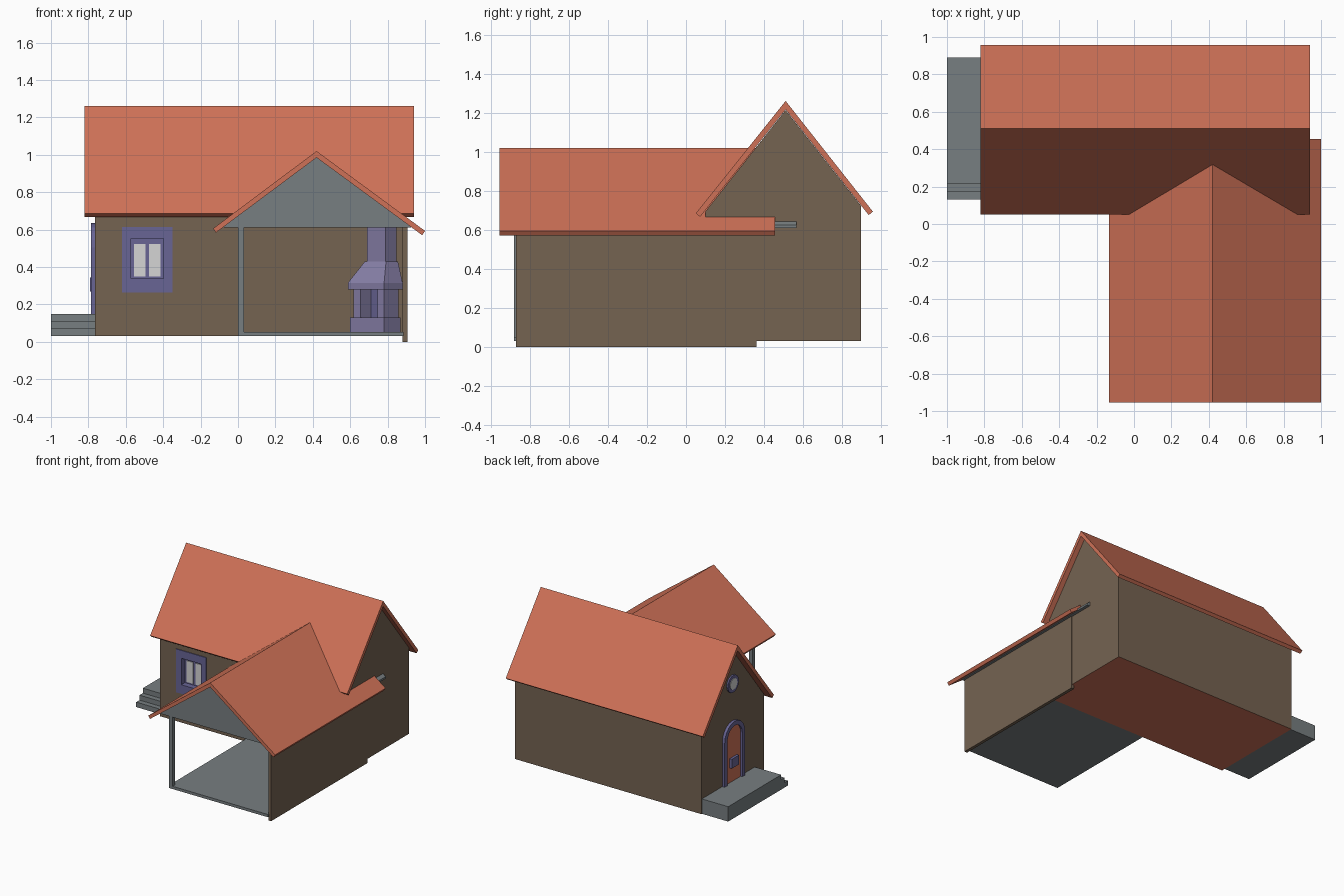
import bpy, bmesh, math
from mathutils import Vector

if "Cube" in bpy.data.objects:
    bpy.data.objects.remove(bpy.data.objects["Cube"])


def mat(name, r, g, b):
    m = bpy.data.materials.new(name)
    m.diffuse_color = (r, g, b, 1)
    m.use_nodes = True
    m.node_tree.nodes["Principled BSDF"].inputs["Base Color"].default_value = m.diffuse_color
    return m


TILE = mat("terracotta", 0.62, 0.165, 0.095)
BROWN = mat("brown_wall", 0.178, 0.125, 0.083)
GREY = mat("grey_stone", 0.185, 0.21, 0.218)
PURPLE = mat("purple_frame", 0.14, 0.13, 0.30)
LILAC = mat("lilac_stone", 0.25, 0.22, 0.40)
GLASS = mat("pale_glass", 0.66, 0.66, 0.66)


def finish(name, bm, *mats):
    bmesh.ops.recalc_face_normals(bm, faces=bm.faces)
    me = bpy.data.meshes.new(name)
    bm.to_mesh(me)
    bm.free()
    ob = bpy.data.objects.new(name, me)
    bpy.context.collection.objects.link(ob)
    for m in mats:
        me.materials.append(m)
    return ob


def loft(bm, rings):
    """Closed solid through rings of equal point count."""
    vs = [[bm.verts.new(p) for p in r] for r in rings]
    n = len(vs[0])
    for a, b in zip(vs, vs[1:]):
        for i in range(n):
            bm.faces.new((a[i], a[(i + 1) % n], b[(i + 1) % n], b[i]))
    bm.faces.new(vs[0][::-1])
    bm.faces.new(vs[-1])


def prism(name, pts, axis, a, b, m):
    """Extrude a profile along x (points y,z) or y (points x,z)."""
    put = (lambda p, t: (t, p[0], p[1])) if axis == 'x' else (lambda p, t: (p[0], t, p[1]))
    bm = bmesh.new()
    loft(bm, [[put(p, t) for p in pts] for t in (a, b)])
    return finish(name, bm, m)


def rect(x0, x1, z0, z1):
    return [(x0, z0), (x1, z0), (x1, z1), (x0, z1)]


def box(name, x0, x1, y0, y1, z0, z1, m):
    return prism(name, rect(x0, x1, z0, z1), 'y', y0, y1, m)


def frame(name, x0, x1, z0, z1, t, y0, y1, m):
    """Rectangular frame of four bars, facing the front."""
    bm = bmesh.new()
    for r in (rect(x0, x0 + t, z0, z1), rect(x1 - t, x1, z0, z1),
              rect(x0 + t, x1 - t, z0, z0 + t), rect(x0 + t, x1 - t, z1 - t, z1)):
        loft(bm, [[(x, y, z) for x, z in r] for y in (y0, y1)])
    return finish(name, bm, m)


# --- main house, with a terracotta underside and a window recess ---
house = prism("house_body", [(0.1, 0.03), (0.897, 0.03), (0.897, 0.722),
                             (0.51, 1.213), (0.1, 0.695)], 'x', -0.765, 0.9, BROWN)
cutter = box("window_cutter", -0.58, -0.39, 0.0, 0.15, 0.33, 0.56, BROWN)
cut = house.modifiers.new("window_recess", 'BOOLEAN')
cut.object, cut.operation, cut.solver = cutter, 'DIFFERENCE', 'EXACT'
bpy.context.view_layer.objects.active = house
bpy.ops.object.modifier_apply(modifier=cut.name)
bpy.data.objects.remove(cutter)
house.data.materials.append(TILE)
for f in house.data.polygons:
    f.material_index = 1 if f.normal.z < -0.9 and f.center.z < 0.05 else 0

prism("main_roof", [(0.05, 0.685), (0.51, 1.26), (0.957, 0.693), (0.935, 0.676),
                    (0.51, 1.216), (0.072, 0.667)], 'x', -0.82, 0.94, TILE)

# --- porch ---
prism("porch_roof", [(-0.133, 0.606), (0.42, 1.02), (1.0, 0.593), (0.985, 0.57),
                     (0.42, 0.985), (-0.118, 0.584)], 'y', -0.955, 0.455, TILE)
prism("porch_gable", [(-0.075, 0.61), (0.925, 0.61), (0.925, 0.625), (0.42, 0.99),
                      (-0.075, 0.625)], 'y', -0.88, 0.565, GREY)
box("porch_floor", 0.0, 0.885, -0.88, 0.1, 0.03, 0.052, GREY)
box("porch_post", 0.0, 0.032, -0.88, -0.848, 0.03, 0.62, GREY)
box("porch_wall", 0.88, 0.905, -0.87, 0.36, 0.0, 0.635, BROWN)

# --- steps by the door ---
prism("entry_steps", [(0.13, 0.03), (0.89, 0.03), (0.89, 0.15), (0.215, 0.15), (0.215, 0.11),
                      (0.172, 0.11), (0.172, 0.07), (0.13, 0.07)], 'x', -1.0, -0.765, GREY)

# --- front window ---
frame("window_surround", -0.62, -0.35, 0.265, 0.615, 0.042, 0.094, 0.1, PURPLE)
frame("window_lining", -0.58, -0.39, 0.33, 0.56, 0.008, 0.094, 0.15, PURPLE)
box("window_trim_top", -0.58, -0.39, 0.094, 0.1, 0.56, 0.575, PURPLE)
box("window_trim_bottom", -0.58, -0.39, 0.094, 0.1, 0.305, 0.33, PURPLE)
box("window_sash", -0.575, -0.395, 0.14, 0.15, 0.335, 0.555, PURPLE)
for side, x in (("left", -0.555), ("right", -0.475)):
    box("window_pane_" + side, x, x + 0.06, 0.135, 0.142, 0.35, 0.522, GLASS)


# --- arched door on the left gable ---
def arch(r, z0, zc, n=10):
    return [(0.5 - r, z0)] + [(0.5 - r * math.cos(math.pi * i / n),
                               zc + r * math.sin(math.pi * i / n)) for i in range(n + 1)] \
        + [(0.5 + r, z0)]


ZC = 0.505
prism("door_leaf", arch(0.1, 0.15, ZC), 'x', -0.772, -0.764, TILE)
prism("door_frame", arch(0.13, 0.15, ZC) + arch(0.095, 0.15, ZC)[::-1],
      'x', -0.787, -0.764, PURPLE)
prism("door_plate", [(0.455, 0.27), (0.545, 0.27), (0.545, 0.345), (0.455, 0.345)],
      'x', -0.792, -0.77, PURPLE)


# --- round gable window ---
def disc(r, n=16):
    return [(0.505 + r * math.cos(2 * math.pi * i / n),
             0.935 + r * math.sin(2 * math.pi * i / n)) for i in range(n)]


prism("round_window_frame", disc(0.07), 'x', -0.777, -0.764, PURPLE)
prism("round_window_pane", disc(0.045), 'x', -0.781, -0.776, GLASS)

# --- corner fireplace, turned 45 degrees into the porch corner ---
U = Vector((1, -1, 0)).normalized()
V = Vector((-1, -1, 0)).normalized()
C = Vector((0.735, -0.045, 0))


def ring(u0, u1, v0, v1, z):
    return [C + U * u + V * v + Vector((0, 0, z))
            for u, v in ((u0, v0), (u1, v0), (u1, v1), (u0, v1))]


def block(bm, u0, u1, v0, v1, z0, z1):
    loft(bm, [ring(u0, u1, v0, v1, z) for z in (z0, z1)])


bm = bmesh.new()
block(bm, -0.127, 0.127, -0.064, 0.064, 0.05, 0.13)
for u in (-0.115, 0.065):
    block(bm, u, u + 0.05, -0.06, 0.05, 0.13, 0.28)
finish("fireplace_base", bm, LILAC)
bm = bmesh.new()
block(bm, -0.065, 0.065, -0.06, -0.03, 0.13, 0.28)
finish("fireplace_back", bm, PURPLE)
bm = bmesh.new()
loft(bm, [ring(-0.137, 0.137, -0.068, 0.072, 0.28), ring(-0.137, 0.137, -0.068, 0.072, 0.315),
          ring(-0.08, 0.08, -0.09, 0.0, 0.43), ring(-0.07, 0.07, -0.09, -0.005, 0.43),
          ring(-0.07, 0.07, -0.09, -0.005, 0.62)])
finish("fireplace_hood", bm, LILAC)
